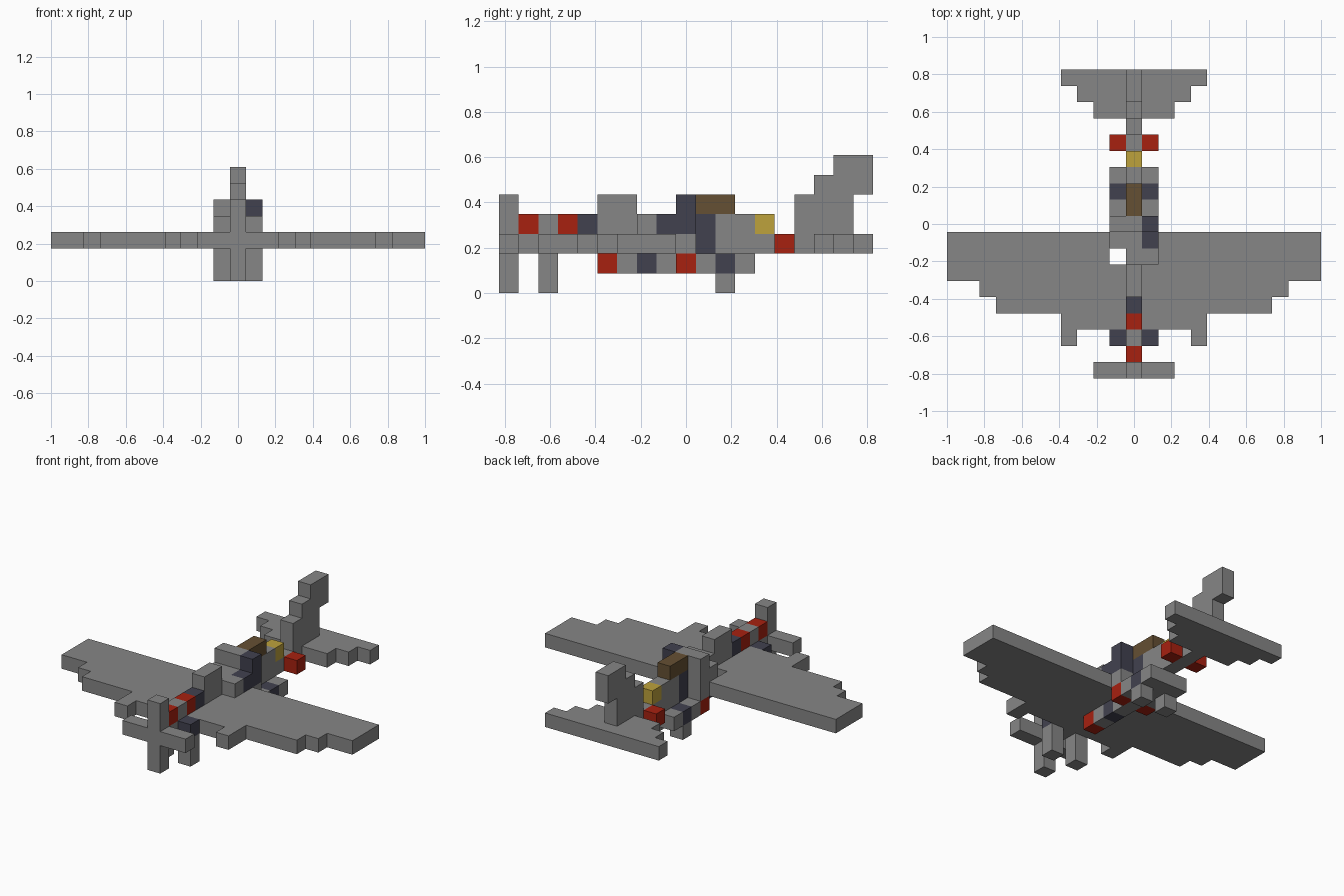
import bpy
import bmesh
from mathutils import Vector

old = bpy.data.objects.get("Cube")
if old:
    bpy.data.objects.remove(old, do_unlink=True)

S = 2 / 23       # block size
MID = 9.5        # half of the length in blocks


def material(name, r, g, b):
    m = bpy.data.materials.new(name)
    m.use_nodes = True
    m.diffuse_color = (r, g, b, 1)
    m.node_tree.nodes["Principled BSDF"].inputs["Base Color"].default_value = (r, g, b, 1)
    return m


GREY = material("grey", 0.24, 0.24, 0.24)
RED = material("red", 0.39, 0.015, 0.005)
DARK = material("slate", 0.053, 0.053, 0.078)
YELLOW = material("yellow", 0.51, 0.36, 0.045)
BROWN = material("brown", 0.13, 0.08, 0.033)


def prism(name, mat, points, depth):
    """Extrude a closed outline, given in block units, along depth."""
    bm = bmesh.new()
    verts = [bm.verts.new(Vector((x, y - MID, z)) * S) for x, y, z in points]
    face = bm.faces.new(verts)
    ext = bmesh.ops.extrude_face_region(bm, geom=[face])
    moved = [v for v in ext["geom"] if isinstance(v, bmesh.types.BMVert)]
    bmesh.ops.translate(bm, verts=moved, vec=Vector(depth) * S)
    bmesh.ops.recalc_face_normals(bm, faces=bm.faces)
    mesh = bpy.data.meshes.new(name)
    bm.to_mesh(mesh)
    bm.free()
    mesh.materials.append(mat)
    obj = bpy.data.objects.new(name, mesh)
    bpy.context.collection.objects.link(obj)
    return obj


def flat(name, mat, outline, z, side=1):
    """One block thick plate from an (x, y) outline."""
    return prism(name, mat, [(side * x, y, z) for x, y in outline], (0, 0, 1))


def box(name, mat, y, z, x=0, width=1, length=1, height=1):
    """Box centred on column x, starting at row y and level z."""
    a, b = x - width / 2, x + width / 2
    pts = [(a, y, z), (b, y, z), (b, y + length, z), (a, y + length, z)]
    return prism(name, mat, pts, (0, 0, height))


# Propeller: a cross
cross = [(-.5, 0), (.5, 0), (.5, 2), (2.5, 2), (2.5, 3), (.5, 3),
         (.5, 5), (-.5, 5), (-.5, 3), (-2.5, 3), (-2.5, 2), (-.5, 2)]
prism("propeller", GREY, [(x, 0, z) for x, z in cross], (0, 1, 0))

# Fuselage spine
box("front_spine", GREY, 1, 2, length=9)
box("mid_spine_band", DARK, 10, 2, height=2)
box("rear_spine", GREY, 11, 2, length=8)

# Upper nose blocks
for row, mat in enumerate((RED, GREY, RED, DARK), 1):
    box("nose_block", mat, row, 3)
box("engine_hump", GREY, 5, 3, length=2, height=2)

# Cockpit
box("cockpit_floor", GREY, 7, 3, length=2)
box("windscreen", GREY, 9, 3, x=-.5, width=2, height=2)
box("windscreen_left", DARK, 9, 3, x=1, height=2)
box("cockpit_left_front", GREY, 7, 3, x=1)
box("cockpit_left_rear", DARK, 8, 3, x=1)
box("cockpit_right", GREY, 8, 3, x=-1)
box("canopy", BROWN, 10, 4, length=2)
box("rear_deck", GREY, 11, 3, length=2)
box("rear_light", YELLOW, 13, 3)

# Wings, with a notch at the right root
outer = [(11.5, 9), (11.5, 6), (9.5, 6), (9.5, 5), (8.5, 5), (8.5, 4),
         (4.5, 4), (4.5, 2), (3.5, 2), (3.5, 3), (.5, 3)]
notch = [(.5, 7), (1.5, 7), (1.5, 8), (.5, 8)]
flat("left_wing", GREY, outer + [(.5, 9)], 2)
flat("right_wing", GREY, outer + notch + [(.5, 9)], 2, side=-1)

# Belly blocks
for row, mat in enumerate((RED, GREY, DARK, GREY), 5):
    box("belly_block", mat, row, 1)
box("belly_core", GREY, 9, 1, length=4)

# Paired parts on both sides
tail = [(.5, 16), (2.5, 16), (2.5, 17), (3.5, 17), (3.5, 18), (4.5, 18), (4.5, 19), (.5, 19)]
for side, label in ((1, "left"), (-1, "right")):
    box(label + "_gear_mount", DARK, 2, 2, x=side)
    box(label + "_front_leg", GREY, 2, 0, x=side, height=2)
    box(label + "_wing_root", GREY, 9, 2, x=side)
    for row, mat in enumerate((RED, GREY, DARK, GREY), 9):
        box(label + "_lower_side", mat, row, 1, x=side)
    box(label + "_rear_leg", GREY, 11, 0, x=side)
    box(label + "_tail_light", RED, 14, 2, x=side)
    flat(label + "_tailplane", GREY, tail, 2, side)

# Tail fin
fin = [(15, 3), (18, 3), (18, 5), (19, 5), (19, 7), (17, 7), (17, 6), (16, 6), (16, 5), (15, 5)]
prism("tail_fin", GREY, [(-.5, y, z) for y, z in fin], (1, 0, 0))
